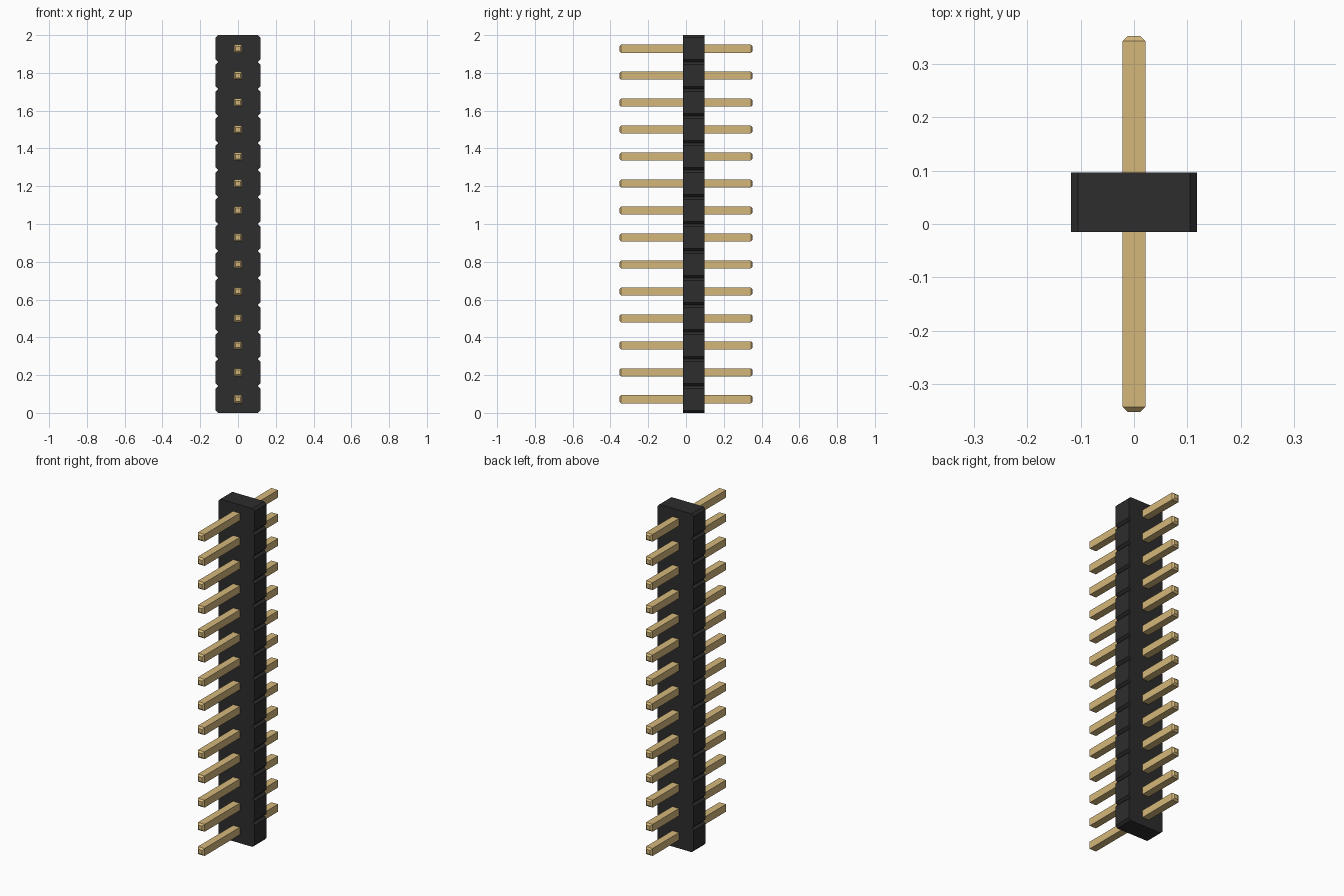
import bpy, bmesh

cube = bpy.data.objects.get("Cube")
if cube:
    bpy.data.objects.remove(cube)

COUNT = 14
PITCH = 2 / COUNT
HALF_WIDTH, CHAMFER = 0.118, 0.013
BODY_FRONT, BODY_BACK = -0.015, 0.097
PIN_HALF, TIP_HALF = 0.022, 0.012
PIN_END, TIP_LENGTH = 0.353, 0.010


def material(name, rgb):
    mat = bpy.data.materials.new(name)
    mat.use_nodes = True
    color = (*rgb, 1)
    mat.diffuse_color = color
    bsdf = next(n for n in mat.node_tree.nodes if n.type == 'BSDF_PRINCIPLED')
    bsdf.inputs["Base Color"].default_value = color
    bsdf.inputs["Roughness"].default_value = 0.5
    return mat


def loft(name, rings, mat):
    """Join equal-length closed rings of points into a capped solid."""
    bm = bmesh.new()
    loops = [[bm.verts.new(p) for p in ring] for ring in rings]
    n = len(loops[0])
    for a, b in zip(loops, loops[1:]):
        for i in range(n):
            j = (i + 1) % n
            bm.faces.new((a[i], a[j], b[j], b[i]))
    bm.faces.new(loops[0])
    bm.faces.new(loops[-1])
    bmesh.ops.recalc_face_normals(bm, faces=bm.faces)
    mesh = bpy.data.meshes.new(name)
    bm.to_mesh(mesh)
    bm.free()
    mesh.materials.append(mat)
    obj = bpy.data.objects.new(name, mesh)
    bpy.context.collection.objects.link(obj)
    return obj


black = material("black plastic", (0.027, 0.026, 0.026))
gold = material("gold metal", (0.66, 0.47, 0.195))

# Housing: notched outline, extruded front to back
side = []
for i in range(COUNT):
    z0, z1 = i * PITCH, (i + 1) * PITCH
    side += [(HALF_WIDTH - CHAMFER, z0), (HALF_WIDTH, z0 + CHAMFER),
             (HALF_WIDTH, z1 - CHAMFER)]
side.append((HALF_WIDTH - CHAMFER, 2.0))
outline = side + [(-x, z) for x, z in reversed(side)]
loft("housing", [[(x, y, z) for x, z in outline]
                 for y in (BODY_FRONT, BODY_BACK)], black)

# Pins: square bars with tapered tips, passing through the housing
sections = [(-PIN_END, TIP_HALF), (-PIN_END + TIP_LENGTH, PIN_HALF),
            (PIN_END - TIP_LENGTH, PIN_HALF), (PIN_END, TIP_HALF)]
corners = [(-1, -1), (1, -1), (1, 1), (-1, 1)]
rings = [[(sx * h, y, sz * h) for sx, sz in corners] for y, h in sections]
first = loft("pin_01", rings, gold)
first.location.z = PITCH / 2
for i in range(1, COUNT):
    pin = bpy.data.objects.new(f"pin_{i + 1:02d}", first.data)
    pin.location.z = (i + 0.5) * PITCH
    bpy.context.collection.objects.link(pin)
